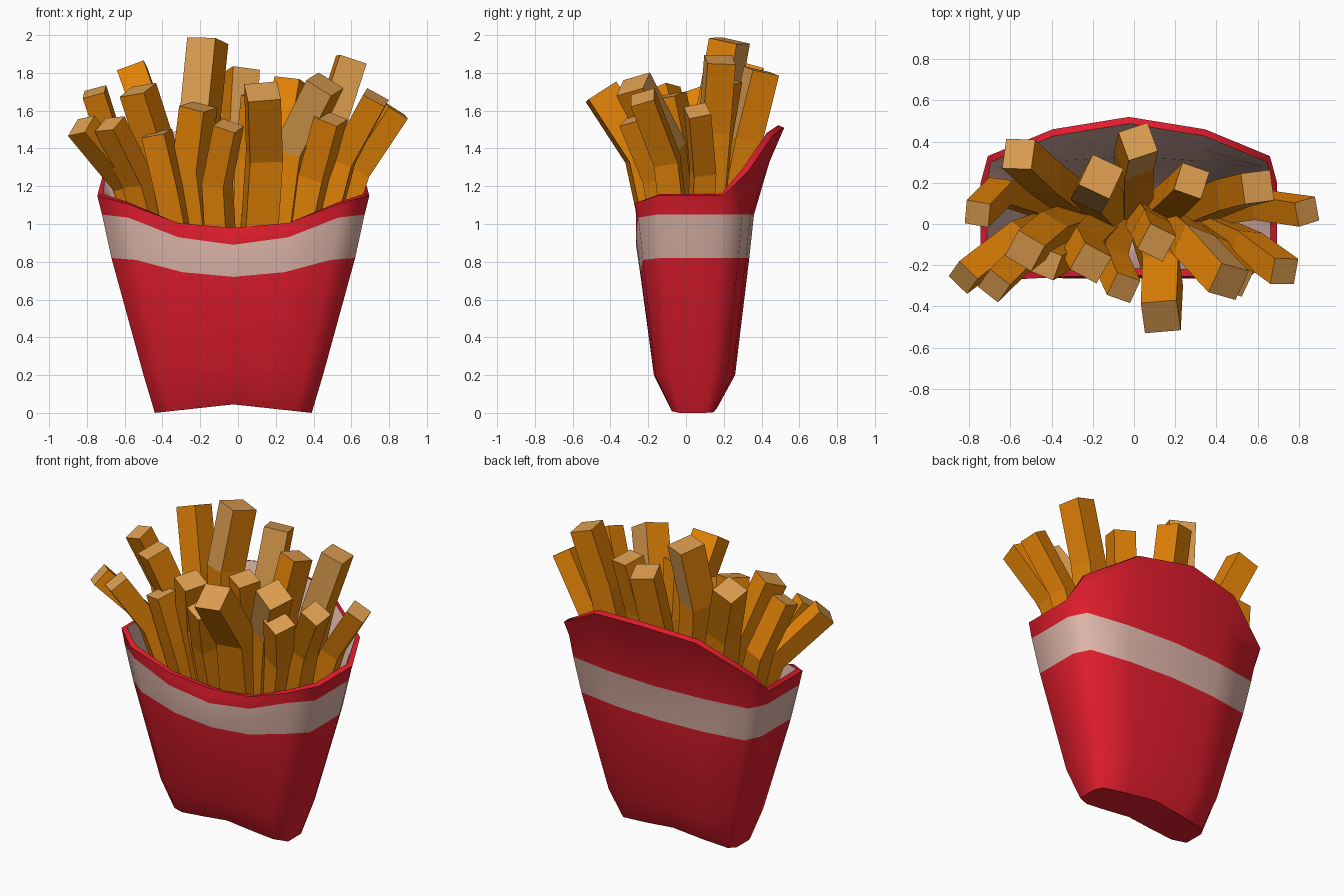
import bpy, math
from mathutils import Vector

if "Cube" in bpy.data.objects:
    bpy.data.objects.remove(bpy.data.objects["Cube"])


def material(name, rgb):
    m = bpy.data.materials.new(name)
    m.diffuse_color = (*rgb, 1)
    m.use_nodes = True
    m.node_tree.nodes["Principled BSDF"].inputs["Base Color"].default_value = m.diffuse_color
    return m


RED = material("red card", (0.76, 0.012, 0.026))
PALE = material("pale band", (0.74, 0.47, 0.40))
ORANGE = material("fried orange", (0.78, 0.23, 0.002))
TAN = material("cut potato tan", (0.72, 0.34, 0.08))


def make_object(name, verts, faces, mats, indices):
    me = bpy.data.meshes.new(name)
    me.from_pydata(verts, [], faces)
    for m in mats:
        me.materials.append(m)
    for p, i in zip(me.polygons, indices):
        p.material_index = i
    me.update()
    ob = bpy.data.objects.new(name, me)
    bpy.context.collection.objects.link(ob)
    return ob


# ---- carton: half loops from front centre round the right side to back centre
CX = -0.025
FX = [0, 0.42, 0.80, 1, 1, 0.92, 0.5, 0]
FY = [0, 0, 0.02, 0.18, 0.72, 0.9, 0.97, 1]
DIP = [1, 0.75, 0.1, 0, 0, 0, 0, 0]


def level(w, yf, yb, z, dip=0.0, arch=0.0):
    return [Vector((w * fx, yf + fy * (yb - yf), z - dip * d + arch * (1 - fx)))
            for fx, fy, d in zip(FX, FY, DIP)]


rim = [Vector(p) for p in (
    (0, -0.25, 0.98), (0.29, -0.255, 1.005), (0.57, -0.27, 1.11), (0.72, -0.15, 1.15),
    (0.72, 0.20, 1.15), (0.685, 0.33, 1.28), (0.37, 0.46, 1.47), (0, 0.52, 1.51))]
band_top = level(0.695, -0.265, 0.36, 1.05, dip=0.16)
flare = [a.lerp(b, 0.6) for a, b in zip(band_top, rim)]
for p in flare[5:]:
    p.y -= 0.015
halves = [level(0.415, -0.08, 0.17, 0.0, arch=0.045),
          level(0.475, -0.17, 0.26, 0.2),
          level(0.645, -0.24, 0.335, 0.82, dip=0.10),
          band_top, flare, rim]
N = 14
verts, faces, idx = [], [], []
for h in halves:
    full = h + [Vector((-p.x, p.y, p.z)) for p in reversed(h[1:-1])]
    verts += [(p.x + CX, p.y, p.z) for p in full]
for k in range(len(halves) - 1):
    for i in range(N):
        j = (i + 1) % N
        faces.append((k * N + i, k * N + j, k * N + N + j, k * N + N + i))
        idx.append(1 if k == 2 else 0)
# arched base, in strips from front to back
for i in range(3):
    strip = (i, i + 1, 6 - i, 7 - i)
    faces.append(tuple(reversed(strip)))
    faces.append(tuple((N - s) % N for s in strip))
    idx += [0, 0]
carton = make_object("carton", verts, faces, [RED, PALE, PALE], idx)
sol = carton.modifiers.new("card thickness", "SOLIDIFY")
sol.thickness = 0.035
sol.offset = -1
sol.material_offset = 1      # pale inside
bpy.context.view_layer.objects.active = carton
carton.select_set(True)
bpy.ops.object.modifier_apply(modifier=sol.name)
bpy.ops.object.shade_smooth_by_angle(angle=math.radians(65))
# crisp fold where the base meets the walls
me = carton.data
for e in me.edges:
    if all(v < N for v in e.vertices) and abs(e.vertices[0] - e.vertices[1]) in (1, N - 1):
        e.use_edge_sharp = True
carton.select_set(False)


# ---- fries: bent square sticks with a pale cut end
def fry(n, tip, bend, width, yaw, pale_dir=None):
    tip = Vector(tip)
    mid = Vector((*bend, tip.z * 0.8))
    base = Vector((mid.x * 0.48, 0.035 + mid.y * 0.1, 0.25))
    d0, d1 = (mid - base).normalized(), (tip - mid).normalized()
    a = math.radians(yaw)
    vs = []
    for c, d in ((base, d0), (mid, (d0 + d1).normalized()), (tip, d1)):
        u = Vector((math.cos(a), math.sin(a), 0))
        u = (u - d * u.dot(d)).normalized() * width / 2
        v = d.cross(u)
        vs += [c - u - v, c + u - v, c + u + v, c - u + v]
    fs = [(3, 2, 1, 0), (8, 9, 10, 11)]
    for k in (0, 4):
        fs += [(k + i, k + (i + 1) % 4, k + 4 + (i + 1) % 4, k + 4 + i) for i in range(4)]
    ob = make_object(f"fry_{n:02d}", vs, fs, [ORANGE, TAN], [0, 1] + [0] * 8)
    # some fries have a pale side on the upper part
    for s in pale_dir or ():
        best = max(list(ob.data.polygons)[6:], key=lambda p: p.normal.dot(Vector(s)))
        best.material_index = 1


FRONT, BACK = (0, -1, 0), (0, 1, 0)
# tip, bend (x, y), width, turn
left_fries = [
    ((-0.83, -0.26, 1.52), (-0.58, -0.07), 0.125, -35),
    ((-0.68, -0.30, 1.53), (-0.53, -0.15), 0.125, -35),
    ((-0.76, 0.05, 1.70), (-0.65, 0.16), 0.12, -5),
    ((-0.56, 0.34, 1.82), (-0.43, 0.22), 0.15, -8),
    ((-0.53, -0.13, 1.71), (-0.42, -0.04), 0.15, -28),
    ((-0.43, -0.19, 1.48), (-0.36, -0.15), 0.13, -20),
    ((-0.16, 0.23, 1.97), (-0.20, 0.16), 0.165, -25, [FRONT, BACK]),
    ((-0.21, -0.19, 1.62), (-0.25, -0.11), 0.15, -30),
    ((-0.05, -0.31, 1.52), (-0.11, -0.18), 0.125, -25),
]
right_fries = [
    ((0.02, 0.40, 1.81), (0.00, 0.31), 0.15, 20, [FRONT]),
    ((0.13, -0.45, 1.70), (0.14, -0.23), 0.175, 8),
    ((0.11, -0.09, 1.68), (0.08, -0.02), 0.14, -28),
    ((0.28, 0.21, 1.76), (0.22, 0.15), 0.14, -18),
    ((0.46, -0.28, 1.74), (0.29, -0.10), 0.16, -25, [FRONT, BACK]),
    ((0.49, -0.27, 1.56), (0.41, -0.14), 0.14, -25),
    ((0.60, 0.18, 1.87), (0.48, 0.15), 0.15, 8, [FRONT]),
    ((0.73, -0.23, 1.67), (0.55, -0.10), 0.13, -10),
    ((0.84, 0.06, 1.60), (0.63, 0.09), 0.12, 10),
]
for n, spec in enumerate(left_fries + right_fries, 1):
    fry(n, *spec)
